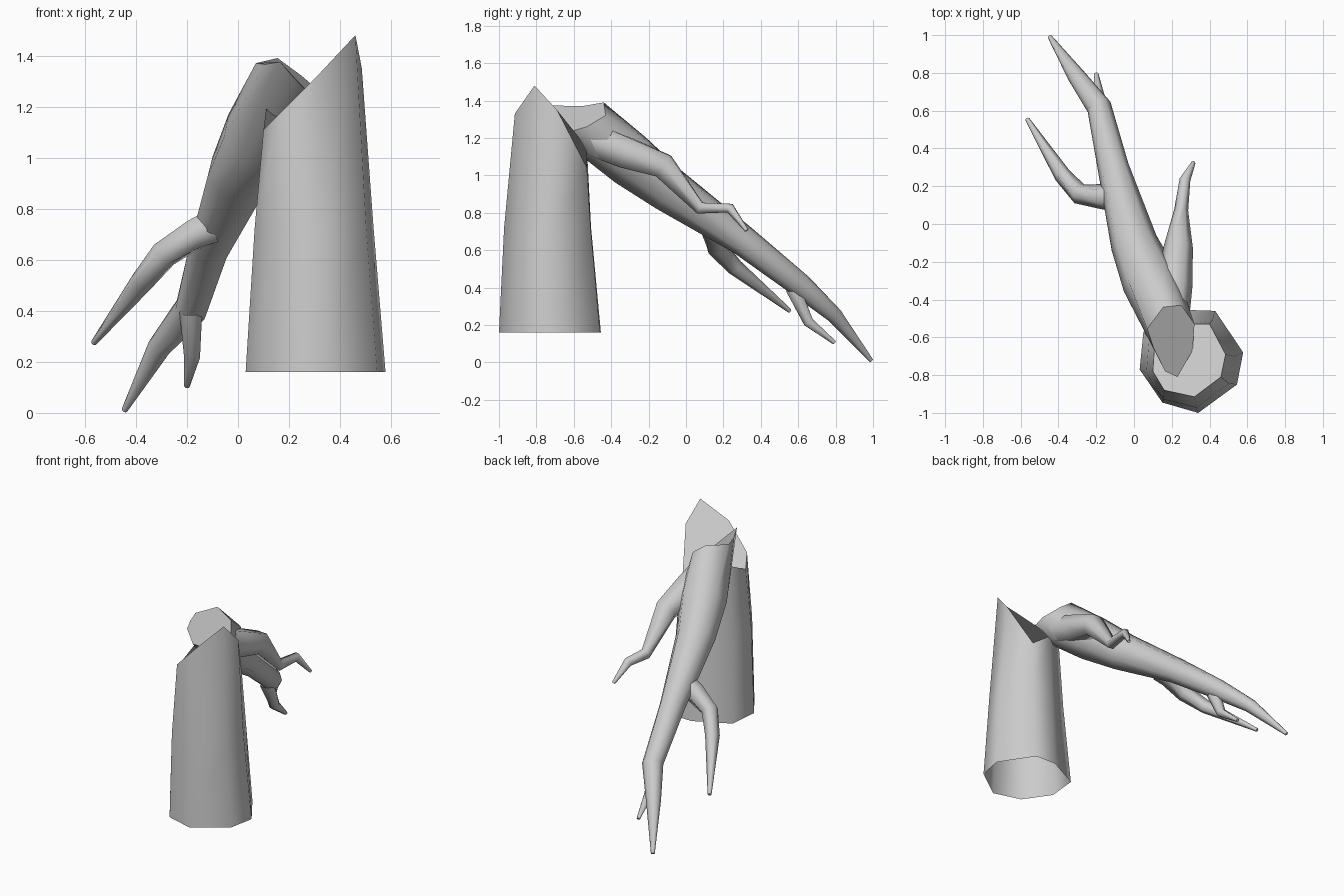
import bpy
from math import cos, sin, tau
from mathutils import Vector

if "Cube" in bpy.data.objects:
    bpy.data.objects.remove(bpy.data.objects["Cube"])


def loft(name, rings, cap_start=False, cap_end=False):
    """Skin equal-sized rings: smooth sides, flat caps."""
    n = len(rings[0])
    verts = [tuple(p) for ring in rings for p in ring]
    faces = [(i * n + k, i * n + (k + 1) % n, (i + 1) * n + (k + 1) % n, (i + 1) * n + k)
             for i in range(len(rings) - 1) for k in range(n)]
    sides = len(faces)
    if cap_start:
        faces.append(tuple(reversed(range(n))))
    if cap_end:
        faces.append(tuple(range(len(verts) - n, len(verts))))
    me = bpy.data.meshes.new(name)
    me.from_pydata(verts, [], faces)
    for i, poly in enumerate(me.polygons):
        poly.use_smooth = i < sides
    me.update()
    ob = bpy.data.objects.new(name, me)
    bpy.context.scene.collection.objects.link(ob)
    return ob


def path_rings(path, n):
    """Rings of n points around a path of (x, y, z, radius)."""
    pts = [Vector(p[:3]) for p in path]
    rings = []
    for i, p in enumerate(pts):
        t = Vector()
        if i > 0:
            t += (p - pts[i - 1]).normalized()
        if i < len(pts) - 1:
            t += (pts[i + 1] - p).normalized()
        t.normalize()
        u = t.cross(Vector((0, 0, 1))).normalized()
        v = u.cross(t)
        r = path[i][3]
        # reversed angle order is handled by the sides winding outward
        rings.append([p + r * (u * cos(tau * k / n) + v * sin(tau * k / n)) for k in range(n)])
    return rings


def outward(ring_list):
    """Flip ring order so the lofted faces point outward."""
    return [list(reversed(r)) for r in ring_list]


# Stump: open base, jagged slanted top
base = [(0.03, -0.77), (0.05, -0.57), (0.28, -0.455), (0.43, -0.46),
        (0.578, -0.68), (0.545, -0.85), (0.34, -1.0), (0.15, -0.945)]
rim = [(0.10, -0.78, 1.11), (0.11, -0.62, 1.19), (0.25, -0.53, 1.15), (0.40, -0.53, 1.04),
       (0.485, -0.69, 1.35), (0.46, -0.81, 1.48), (0.32, -0.915, 1.33), (0.16, -0.88, 1.17)]
foot = [(x, y, 0.16) for x, y in base]
middle = [((b[0] + r[0]) / 2, (b[1] + r[1]) / 2 - 0.015, 0.72) for b, r in zip(base, rim)]
loft("stump", outward([foot, middle, rim]), cap_end=True)

# Fallen trunk: splintered end resting on the stump, tapering to the ground
broken_end = [(0.32, -0.53, 1.26), (0.25, -0.43, 1.32), (0.155, -0.44, 1.39), (0.07, -0.555, 1.37),
              (0.105, -0.66, 1.365), (0.165, -0.78, 1.375), (0.23, -0.81, 1.30), (0.31, -0.67, 1.22)]
trunk = [(0.085, -0.30, 1.085, 0.15), (0.0, -0.10, 0.93, 0.125), (-0.11, 0.30, 0.655, 0.083),
         (-0.185, 0.62, 0.405, 0.066), (-0.31, 0.79, 0.255, 0.046), (-0.445, 0.99, 0.01, 0.012)]
loft("fallen_trunk", outward([[Vector(p) for p in broken_end]] + path_rings(trunk, 8)),
     cap_start=True, cap_end=True)

# Side branches
branches = {
    "right_branch": [(0.19, -0.52, 1.20, 0.10), (0.215, -0.32, 1.12, 0.095), (0.235, -0.12, 1.05, 0.077),
                     (0.25, 0.075, 0.825, 0.037), (0.27, 0.235, 0.825, 0.029), (0.315, 0.325, 0.705, 0.011)],
    "left_branch": [(-0.10, 0.14, 0.73, 0.075), (-0.17, 0.145, 0.70, 0.066), (-0.29, 0.16, 0.62, 0.056),
                    (-0.38, 0.26, 0.51, 0.045), (-0.565, 0.555, 0.275, 0.012)],
    "lower_twig": [(-0.185, 0.57, 0.40, 0.045), (-0.18, 0.655, 0.215, 0.031), (-0.20, 0.795, 0.105, 0.012)],
}
for name, path in branches.items():
    loft(name, outward(path_rings(path, 6)), cap_end=True)

# Turn every surface outward
for ob in bpy.context.scene.objects:
    me = ob.data
    centre = sum((v.co for v in me.vertices), Vector()) / len(me.vertices)
    volume = sum((p.center - centre).dot(p.normal) * p.area for p in me.polygons)
    if volume < 0:
        me.flip_normals()
